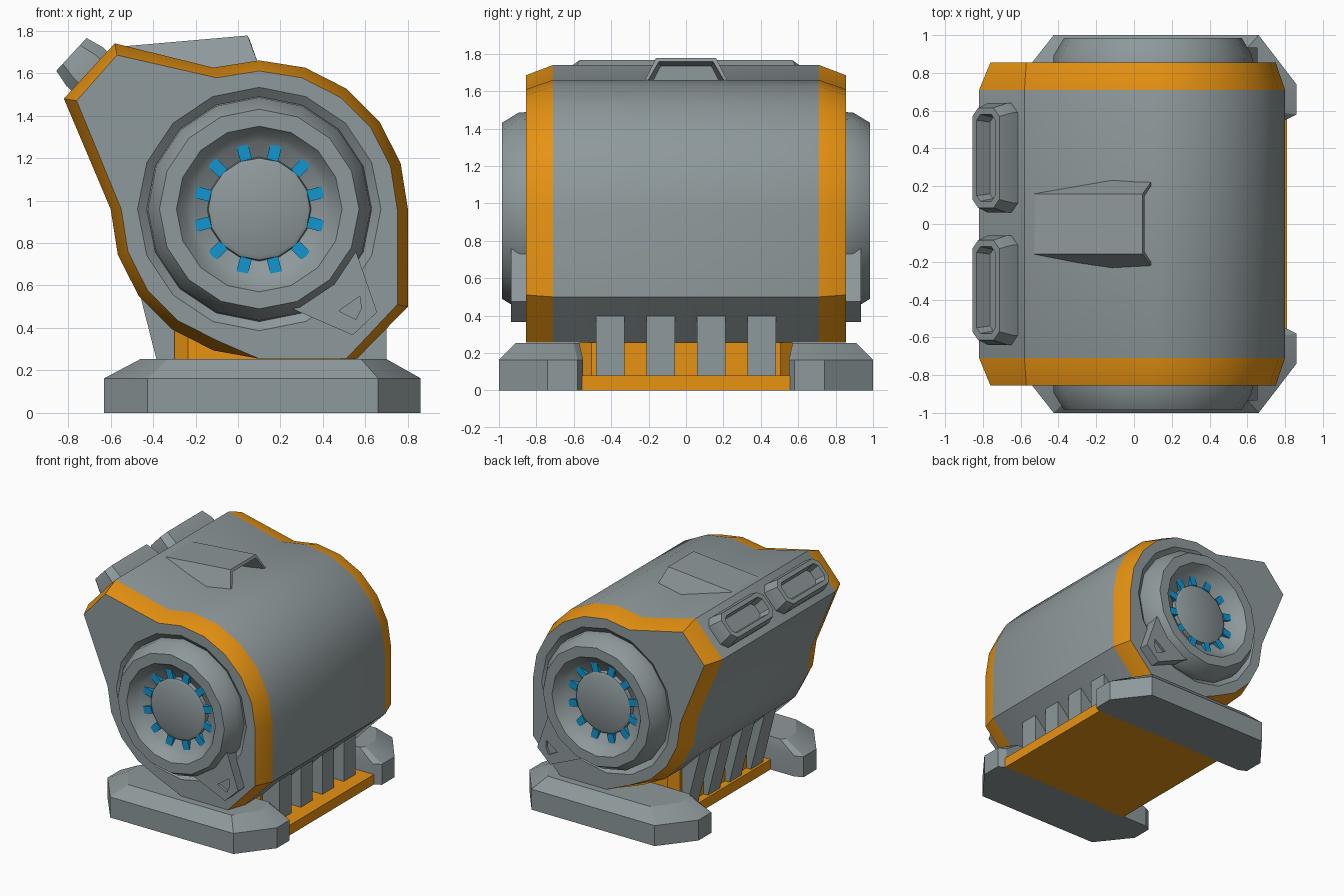
import bpy, bmesh, math
from mathutils import Vector, Matrix

if "Cube" in bpy.data.objects:
    bpy.data.objects.remove(bpy.data.objects["Cube"])


def material(name, rgb):
    m = bpy.data.materials.new(name)
    m.diffuse_color = (*rgb, 1)
    m.use_nodes = True
    m.node_tree.nodes["Principled BSDF"].inputs["Base Color"].default_value = m.diffuse_color
    return m


GREY = material("steel grey", (0.27, 0.315, 0.325))
ORANGE = material("safety orange", (0.80, 0.29, 0.006))
BLUE = material("glow blue", (0.006, 0.30, 0.62))
CX, CZ = 0.10, 0.96   # axis of the drum


def finish(name, bm, mats, mirror=False, angle=30):
    bmesh.ops.recalc_face_normals(bm, faces=bm.faces)
    me = bpy.data.meshes.new(name)
    bm.to_mesh(me)
    bm.free()
    ob = bpy.data.objects.new(name, me)
    bpy.context.collection.objects.link(ob)
    for m in mats:
        me.materials.append(m)
    if mirror:
        mod = ob.modifiers.new("Mirror", 'MIRROR')
        mod.use_axis = (False, True, False)
        mod.use_clip = False
    bpy.ops.object.select_all(action='DESELECT')
    ob.select_set(True)
    bpy.context.view_layer.objects.active = ob
    bpy.ops.object.shade_smooth_by_angle(angle=math.radians(angle))
    return ob


def loft(bm, rings, cap_start=True, cap_end=True):
    loops = [[bm.verts.new(p) for p in r] for r in rings]
    n = len(loops[0])
    for a, b in zip(loops, loops[1:]):
        for i in range(n):
            j = (i + 1) % n
            bm.faces.new((a[i], a[j], b[j], b[i]))
    if cap_start:
        bm.faces.new(loops[0])
    if cap_end:
        bm.faces.new(loops[-1])
    return loops


def part(name, rings, mat, mirror=False, angle=20):
    bm = bmesh.new()
    loft(bm, rings)
    return finish(name, bm, [mat], mirror, angle)


def circle(r, y, n=16):
    return [(CX + r * math.sin(2 * math.pi * i / n), y,
             CZ + r * math.cos(2 * math.pi * i / n)) for i in range(n)]


def at_y(profile, y):
    return [(x, y, z) for x, z in profile]


def at_z(plan, z):
    return [(x, y, z) for x, y in plan]


def octagon(w, h, c):
    w, h = w / 2, h / 2
    return [(w, h - c), (w - c, h), (c - w, h), (-w, h - c),
            (-w, c - h), (c - w, -h), (w - c, -h), (w, c - h)]


# main housing: round drum with a beak on the left and a corner at the lower right
def arc(r, a0, a1):
    return [(CX + r * math.cos(math.radians(a)), CZ + r * math.sin(math.radians(a)))
            for a in range(a0, a1 + 1, 18)]


outer = (arc(0.70, 0, 108) + [(-0.58, 1.74), (-0.82, 1.48)] + arc(0.70, 180, 252)
         + [(0.10, 0.255), (0.56, 0.255), (0.80, 0.50)])
inner = (arc(0.65, 0, 108) + [(-0.57, 1.685), (-0.76, 1.47)] + arc(0.65, 180, 252)
         + [(0.10, 0.255), (0.51, 0.255), (0.75, 0.51)])
bm = bmesh.new()
loops = loft(bm, [at_y(outer, 0), at_y(outer, -0.71), at_y(inner, -0.855)], False, False)
for f in bm.faces:   # bevelled rim is orange
    f.material_index = 1 if f.calc_center_median().y < -0.71 else 0
rim = loops[-1]
hole = [bm.verts.new(p) for p in circle(0.573, -0.855)]
edges = [bm.edges.get((rim[i - 1], rim[i])) for i in range(len(rim))]
edges += [bm.edges.new((hole[i - 1], hole[i])) for i in range(len(hole))]
bmesh.ops.triangle_fill(bm, edges=edges, use_beauty=True)
finish("housing", bm, [GREY, ORANGE], True)

# end turbines, turned around the drum axis
turn = [(0.573, 0.72), (0.573, 0.855), (0.53, 0.82), (0.525, 0.895), (0.47, 0.985),
        (0.39, 0.985), (0.352, 0.93), (0.318, 0.905), (0.245, 0.865), (0.24, 0.895), (0.22, 0.905)]
part("end_turbine", [circle(r, -y) for r, y in turn], GREY, True, 30)

# blue blades round the hub
bm = bmesh.new()
for k in range(12):
    m = (Matrix.Translation((CX, -0.878, CZ)) @ Matrix.Rotation(math.radians(15 + 30 * k), 4, 'Y')
         @ Matrix.Translation((0, 0, 0.28)) @ Matrix.Diagonal((0.055, 0.05, 0.085, 1)))
    bmesh.ops.create_cube(bm, size=1, matrix=m)
finish("turbine_blades", bm, [BLUE], True)

# corner clamps with a small recess
clamp = [(0.556, 0.76), (0.655, 0.474), (0.54, 0.366), (0.256, 0.49)]
slot = [(0.575, 0.55), (0.58, 0.49), (0.555, 0.44), (0.475, 0.48)]
part("corner_clamp", [at_y(clamp, -0.84), at_y(clamp, -0.935), at_y(slot, -0.935),
                      at_y(slot, -0.915)], GREY, True)

# feet
foot_low = [(-0.425, -1), (0.66, -1), (0.86, -0.74), (0.86, -0.58), (0.80, -0.55),
            (-0.57, -0.55), (-0.63, -0.58), (-0.63, -0.74)]
foot_top = [(-0.33, -0.91), (0.58, -0.91), (0.70, -0.73), (0.70, -0.60), (0.67, -0.57),
            (-0.43, -0.57), (-0.46, -0.60), (-0.46, -0.73)]
part("foot", [at_z(foot_low, 0), at_z(foot_low, 0.163), at_z(foot_top, 0.253)], GREY, True)

# orange base plate and pedestal
plate = [(-0.36, -0.56), (0.81, -0.56), (0.81, 0.56), (-0.36, 0.56)]
part("base_plate", [at_z(plate, 0), at_z(plate, 0.08)], ORANGE)
pedestal = [(x + 0.125, y) for x, y in octagon(0.85, 1.14, 0.065)]
part("pedestal", [at_z(pedestal, 0.06), at_z(pedestal, 0.45)], ORANGE)

# four support ribs
rib = [(-0.46, 0.55), (0.70, 0.40), (0.70, 0.08), (-0.34, 0.08)]
bm = bmesh.new()
for k in range(4):
    y = (k - 1.5) * 0.27
    loft(bm, [at_y(rib, y - 0.075), at_y(rib, y + 0.075)])
finish("support_ribs", bm, [GREY])

# two exhaust vents on the sloped beak face
along, out = Vector((0.678, 0, 0.735)), Vector((-0.735, 0, 0.678))
base = Vector((-0.70, -0.35, 1.61))


def vent_ring(w, h, c, depth):
    return [base + along * u + out * depth + Vector((0, v, 0)) for u, v in octagon(w, h, c)]


part("exhaust_vent", [vent_ring(0.25, 0.58, 0.05, -0.02), vent_ring(0.25, 0.58, 0.05, 0.03),
                      vent_ring(0.21, 0.53, 0.045, 0.115), vent_ring(0.145, 0.46, 0.03, 0.115),
                      vent_ring(0.12, 0.43, 0.025, 0.03)], GREY, True)


# hooded air intake on top
def hood_ring(x_top, y_top, z_top, x_low, y_low, z_low):
    return [(x_top, -y_top, z_top), (x_top, y_top, z_top), (x_low, y_low, z_low), (x_low, -y_low, z_low)]


part("top_intake", [hood_ring(-0.53, 0.16, 1.727, -0.53, 0.235, 1.60),
                    hood_ring(0.045, 0.16, 1.777, 0.10, 0.235, 1.63),
                    hood_ring(0.055, 0.145, 1.757, 0.095, 0.21, 1.645),
                    hood_ring(-0.15, 0.135, 1.735, -0.15, 0.19, 1.63)], GREY)
